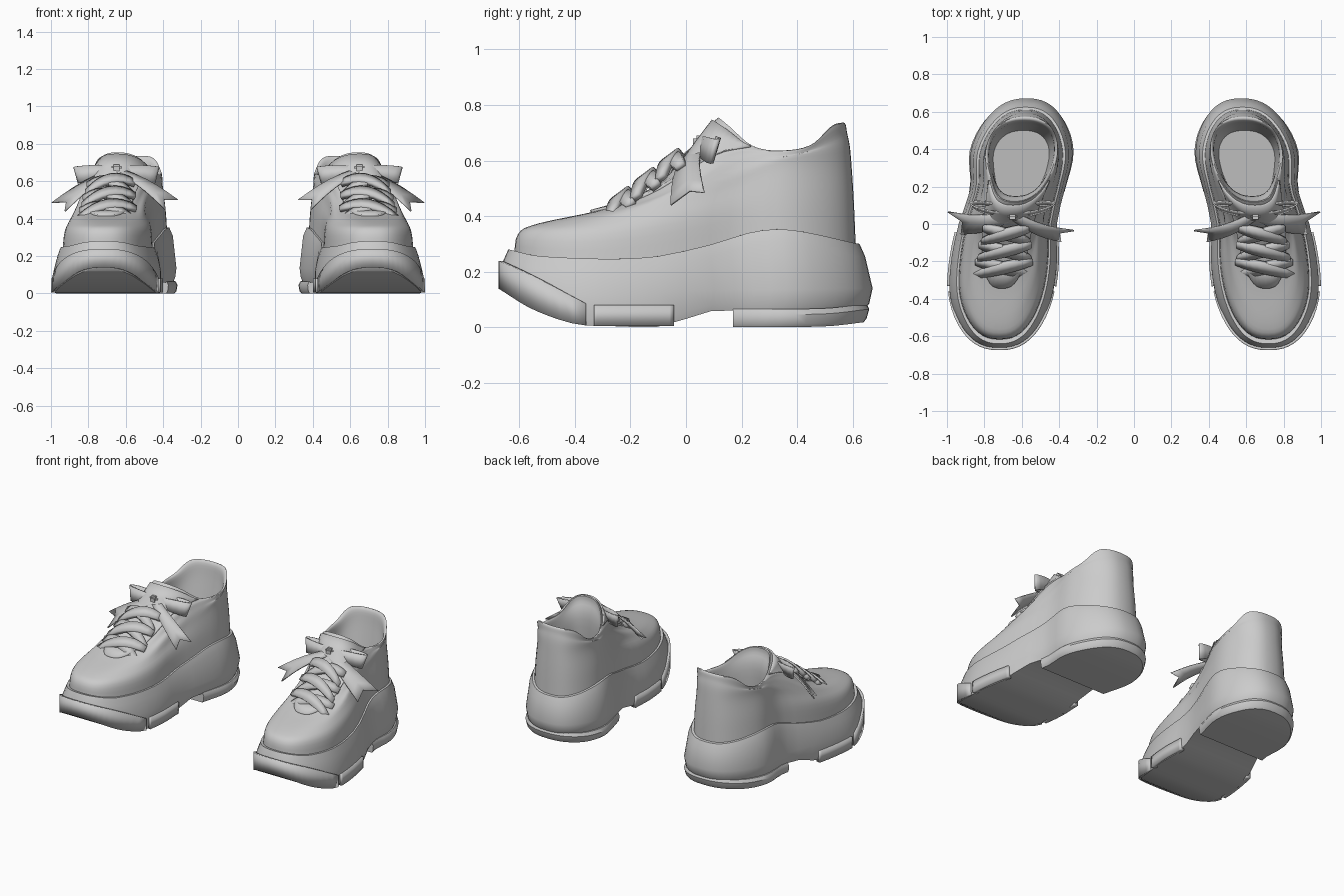
import bpy, bmesh, math
from mathutils import Vector

if "Cube" in bpy.data.objects:
    bpy.data.objects.remove(bpy.data.objects["Cube"])

grey = bpy.data.materials.new("light grey")
grey.use_nodes = True
grey.diffuse_color = (0.6, 0.6, 0.6, 1)
grey.node_tree.nodes["Principled BSDF"].inputs["Base Color"].default_value = grey.diffuse_color
N = 64


def interp(pts, x):
    """Smooth curve through (x, value) points, clamped at both ends."""
    if x <= pts[0][0]:
        return pts[0][1]
    if x >= pts[-1][0]:
        return pts[-1][1]
    i = max(j for j in range(len(pts) - 1) if pts[j][0] <= x)

    def slope(j):
        a, b = pts[max(j - 1, 0)], pts[min(j + 1, len(pts) - 1)]
        return (b[1] - a[1]) / (b[0] - a[0])
    (xa, ya), (xb, yb) = pts[i], pts[i + 1]
    d = xb - xa
    u = (x - xa) / d
    h = u * u * (3 - 2 * u)
    return ya + (yb - ya) * h + d * u * (1 - u) * ((1 - u) * slope(i) - u * slope(i + 1))


# Plan of one shoe: centre line and half width along its length
AXIS = [(-.67, -.72), (-.4, -.712), (-.2, -.695), (0, -.675), (.2, -.62), (.4, -.6), (.67, -.575)]
WIDTH = [(-.67, .315), (-.4, .315), (-.2, .294), (0, .265), (.2, .26), (.4, .31), (.67, .31)]


def power(v, p=.82):
    return math.copysign(abs(v) ** p, v)


def ring_point(ring, t):
    """Point on a rounded outline; t = 0 is the toe, pi is the heel."""
    y0, y1, kf, kb, height, lift = ring
    y = (y0 + y1) / 2 - power(math.cos(t)) * (y1 - y0) / 2
    k = kf + (kb - kf) * min(max((y + .5) / .8, 0), 1)
    x = interp(AXIS, y) + power(math.sin(t)) * interp(WIDTH, y) * k
    return Vector((x, y, interp(height, y) + lift))


def surface(rings, t, v):
    """Smooth surface through stacked rings, v counted in rings."""
    pts = [ring_point(r, t) for r in rings]
    return Vector([interp([(i, p[a]) for i, p in enumerate(pts)], v) for a in range(3)])


def finish(name, bm, thick=0, angle=40):
    """Make the object, give it thickness and mirror it to the other shoe."""
    bmesh.ops.recalc_face_normals(bm, faces=bm.faces)
    me = bpy.data.meshes.new(name)
    bm.to_mesh(me)
    bm.free()
    me.materials.append(grey)
    ob = bpy.data.objects.new(name, me)
    bpy.context.collection.objects.link(ob)
    bpy.ops.object.select_all(action='DESELECT')
    ob.select_set(True)
    bpy.context.view_layer.objects.active = ob
    bpy.ops.object.shade_smooth_by_angle(angle=math.radians(angle))
    if thick:
        solid = ob.modifiers.new("thickness", 'SOLIDIFY')
        solid.thickness, solid.offset = thick, 0
    ob.modifiers.new("pair", 'MIRROR').use_mirror_merge = False


def grid(rows, closed=False):
    bm = bmesh.new()
    vs = [[bm.verts.new(p) for p in row] for row in rows]
    n = len(rows[0])
    for a, b in zip(vs, vs[1:]):
        for i in range(n if closed else n - 1):
            j = (i + 1) % n
            bm.faces.new((a[i], a[j], b[j], b[i]))
    return bm, vs


def loft(name, rings, steps=1, cut=None):
    """Closed body through rings, capped with strips; cut keeps the part behind that y."""
    turn = [2 * math.pi * i / N for i in range(N)]
    count = (len(rings) - 1) * steps
    bm, vs = grid([[surface(rings, t, j / steps) for t in turn] for j in range(count + 1)], True)
    for r in (vs[0], vs[-1]):
        for i in range(N // 2):
            quad = [r[i], r[i + 1], r[-i - 1], r[-i % N]]
            bm.faces.new(list(dict.fromkeys(quad)))
    if cut is not None:
        bmesh.ops.bisect_plane(bm, geom=bm.verts[:] + bm.edges[:] + bm.faces[:],
                               plane_co=(0, cut, 0), plane_no=(0, 1, 0), clear_inner=True)
        bmesh.ops.holes_fill(bm, edges=[e for e in bm.edges if e.is_boundary])
    finish(name, bm)


# Platform sole with toe spring, arch and a wavy top edge
BOTTOM = [(-.67, .14), (-.55, .065), (-.4, .012), (-.3, .005), (-.06, .005), (.04, .05), (.17, .06), (.67, .06)]
BULGE = [(-.67, .2), (-.4, .12), (0, .13), (.67, .14)]
TOP = [(-.64, .28), (-.52, .255), (-.15, .25), (.08, .295), (.25, .345), (.38, .35), (.62, .3)]
loft("sole", [
    (-.655, .64, .965, .96, BOTTOM, 0),
    (-.665, .66, .985, .985, BOTTOM, .025),
    (-.668, .672, .975, 1, BULGE, 0),
    (-.66, .645, .89, .95, TOP, -.045),
    (-.64, .625, .84, .89, TOP, 0),
    (-.6, .6, .75, .8, TOP, 0)])

# Heel tread with a straight front edge
TREAD = [(.17, 0), (.5, .003), (.66, .02)]
loft("heel_tread", [
    (-.5, .64, .94, .95, TREAD, 0),
    (-.5, .65, .97, .98, TREAD, .012),
    (-.5, .66, .98, .995, TREAD, .045),
    (-.5, .65, .94, .96, TREAD, .065)], cut=.17)

# Upper, running over the collar and down into the opening
COLLAR = [(.1, .742), (.14, .715), (.23, .65), (.34, .635), (.45, .655), (.53, .725), (.575, .735)]
outer = [
    (-.62, .612, .82, .85, TOP, -.03),
    (-.605, .605, .77, .82, [(-.6, .335), (-.3, .335), (0, .38), (.3, .44), (.6, .44)], 0),
    (-.53, .597, .62, .76, [(-.54, .373), (-.3, .395), (0, .46), (.3, .55), (.6, .57)], 0),
    (-.28, .59, .51, .71, [(-.28, .43), (-.1, .475), (.1, .56), (.3, .6), (.59, .65)], 0),
    (-.08, .58, .48, .66, [(-.08, .52), (.1, .61), (.25, .625), (.4, .622), (.58, .7)], 0),
    (.1, .572, .56, .63, COLLAR, 0)]
inner = [
    (.125, .55, .54, .58, COLLAR, -.01),
    (.15, .535, .52, .55, COLLAR, -.1),
    (.13, .5, .5, .5, [(.13, .36), (.5, .42)], 0)]
loft("upper", outer + inner, 4)

# Raised lacing panel with a curved lower edge
span = [-1.2 + i * .1 for i in range(25)]
panel = []
for j in range(9):
    row = []
    for t in span:
        edge = 2.75 + 2.2 * (abs(t) / 1.2) ** 3
        row.append(surface(outer, t, edge + (5 - edge) * j / 8))
    panel.append(row)
finish("lacing_panel", grid(panel)[0], .018)


# Tread pieces wrapped around the front of the sole
def wrap(name, t0, t1, low, high, k, thick):
    ts = [t0 + (t1 - t0) * i / 24 for i in range(25)]
    rows = [[ring_point((-.668, .672, k, k, height, 0), t) for t in ts] for height in (low, high)]
    finish(name, grid(rows)[0], thick)


wrap("toe_bumper", -1.08, 1.08, BOTTOM, [(-.67, .24), (-.55, .185), (-.36, .085)], .985, .014)
for side, name in ((1, "inner_tread"), (-1, "outer_tread")):
    wrap(name, side * 1.13, side * 1.53, [(0, .005)], [(0, .08)], .97, .03)

# Crossed laces
for n in range(3):
    y = -.235 + n * .09
    for side in (1, -1):
        rows = ([], [])
        for i in range(9):
            u = i / 4 - 1
            yy = y + side * u * .035
            crown = .05 * (1 - u * u) - .03 + side * .006
            mid = Vector((interp(AXIS, yy) + u * (.15 - n * .012), yy, .415 + .76 * (yy + .28) + crown))
            half = Vector((0, .8, .6)) * (.034 - .016 * u * u)
            rows[0].append(mid - half)
            rows[1].append(mid + half)
        finish("lace", grid(rows)[0], .026, 60)

# Bow: knot, two loops and two notched tails
KNOT = Vector((-.65, .06, .658))
knot_bm = bmesh.new()
bmesh.ops.create_cube(knot_bm, size=1)
bmesh.ops.scale(knot_bm, vec=(.055, .07, .065), verts=knot_bm.verts)
bmesh.ops.translate(knot_bm, vec=KNOT, verts=knot_bm.verts)
bmesh.ops.bevel(knot_bm, geom=knot_bm.edges[:], offset=.012, segments=2, affect='EDGES')
finish("bow_knot", knot_bm)

for side in (1, -1):
    low, high = [], []
    for i in range(17):
        a = 2 * math.pi * i / 16
        reach = (1 - math.cos(a)) / 2
        mid = KNOT + Vector((side * .215 * reach, .04 * reach + .022 * math.sin(a), -.025 * reach ** 2))
        half = Vector((side * .012, .012, .024 + .02 * reach))
        low.append(mid - half)
        high.append(mid + half)
    finish("bow_loop", grid([low, high])[0], .008, 60)

    tip = Vector((-.995, .065, .485)) if side < 0 else Vector((-.32, -.035, .5))
    toe = Vector((-.925, -.055, .44)) if side < 0 else Vector((-.39, -.095, .45))
    start = [KNOT + Vector((0, y, z)) for y, z in ((.01, .015), (-.015, 0), (-.04, -.015))]
    notch = (tip + toe) / 2 + (KNOT - (tip + toe) / 2) * .14
    rows = []
    for a, b in zip(start, (tip, notch, toe)):
        rows.append([a.lerp(b, i / 6) + Vector((0, -.02, .02)) * math.sin(math.pi * i / 6) for i in range(7)])
    finish("bow_tail", grid(rows)[0], .008)
